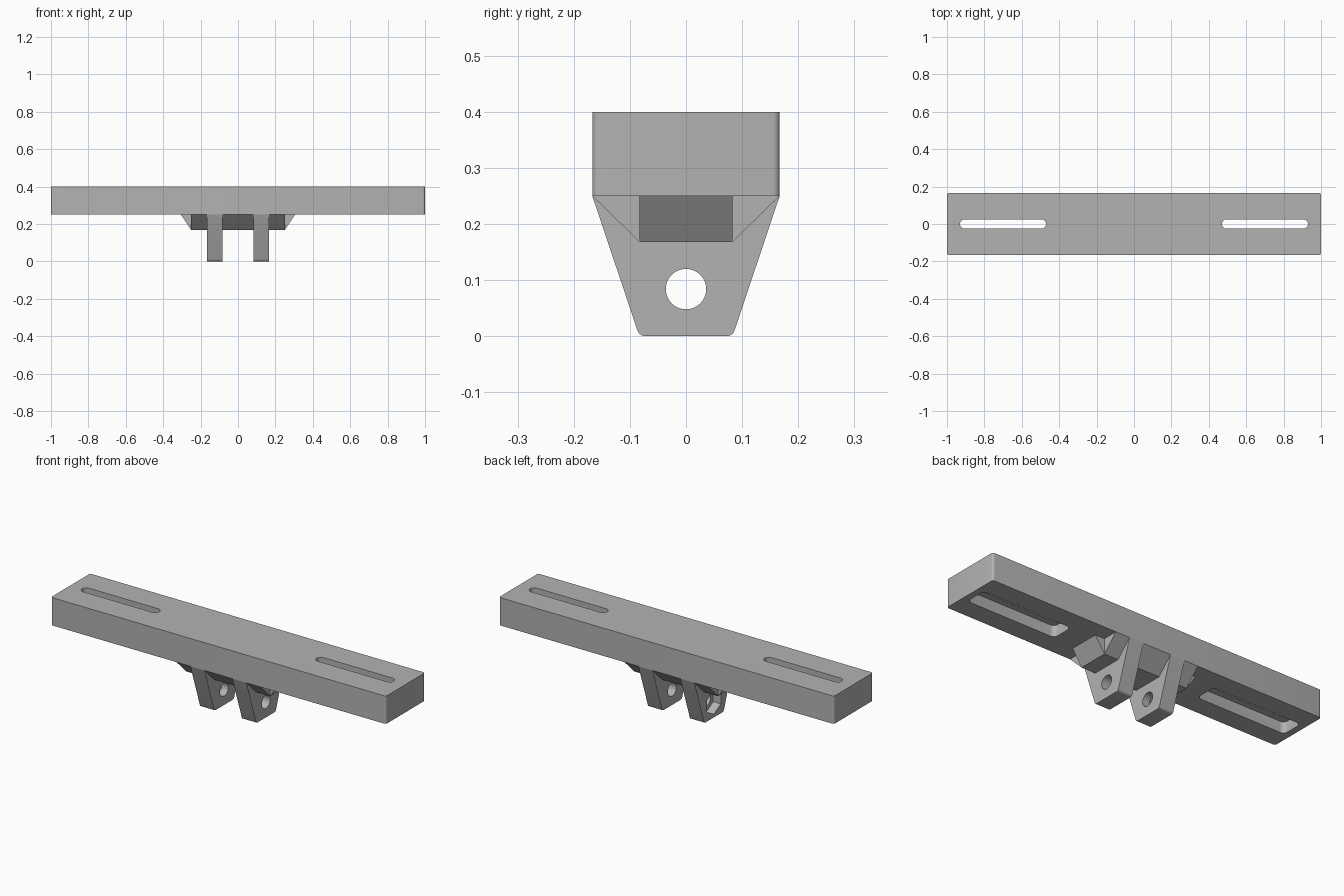
import bpy, bmesh, math
from mathutils import Matrix, Vector

if "Cube" in bpy.data.objects:
    bpy.data.objects.remove(bpy.data.objects["Cube"], do_unlink=True)

grey = bpy.data.materials.new("plain_grey")
grey.use_nodes = True
GREY = (0.45, 0.45, 0.45, 1)
grey.diffuse_color = GREY
grey.node_tree.nodes["Principled BSDF"].inputs["Base Color"].default_value = GREY


def prism(name, outline, axis, start, end):
    """Extrude a 2D outline along x (outline in y, z), y (x, z) or z (x, y)."""
    place = {"x": lambda u, v, w: (w, u, v),
             "y": lambda u, v, w: (u, w, v),
             "z": lambda u, v, w: (u, v, w)}[axis]
    bm = bmesh.new()
    face = bm.faces.new([bm.verts.new(place(u, v, start)) for u, v in outline])
    grown = bmesh.ops.extrude_face_region(bm, geom=[face])["geom"]
    bmesh.ops.translate(bm, vec=Vector(place(0, 0, end - start)),
                        verts=[g for g in grown if isinstance(g, bmesh.types.BMVert)])
    bmesh.ops.recalc_face_normals(bm, faces=bm.faces)
    mesh = bpy.data.meshes.new(name)
    bm.to_mesh(mesh)
    bm.free()
    mesh.materials.append(grey)
    obj = bpy.data.objects.new(name, mesh)
    bpy.context.collection.objects.link(obj)
    return obj


def rounded(corners, radius, steps=6):
    """Replace each corner of a convex outline with an arc; radius may be per corner."""
    points = []
    for i, corner in enumerate(corners):
        r = radius[i] if isinstance(radius, list) else radius
        p = Vector(corner)
        if r == 0:
            points.append(p)
            continue
        a = (Vector(corners[i - 1]) - p).normalized()
        b = (Vector(corners[(i + 1) % len(corners)]) - p).normalized()
        half = a.angle(b) / 2
        centre = p + (a + b).normalized() * r / math.sin(half)
        first = p + a * r / math.tan(half) - centre
        sweep = first.angle_signed(p + b * r / math.tan(half) - centre)
        for k in range(steps + 1):
            points.append(centre + Matrix.Rotation(-sweep * k / steps, 2) @ first)
    return points


def box(cx, hx, hy):
    return [(cx - hx, -hy), (cx + hx, -hy), (cx + hx, hy), (cx - hx, hy)]


def polygon(radius, sides, cz):
    return [(radius * math.sin(math.tau * i / sides),
             cz + radius * math.cos(math.tau * i / sides)) for i in range(sides)]


def select(obj):
    bpy.ops.object.select_all(action="DESELECT")
    obj.select_set(True)
    bpy.context.view_layer.objects.active = obj


def cut(obj, cutters):
    for cutter in cutters:
        mod = obj.modifiers.new("cut", "BOOLEAN")
        mod.operation = "DIFFERENCE"
        mod.solver = "EXACT"
        mod.object = cutter
        select(obj)
        bpy.ops.object.modifier_apply(modifier=mod.name)
        bpy.data.objects.remove(cutter, do_unlink=True)


def finish(obj):
    select(obj)
    bpy.ops.object.shade_smooth_by_angle(angle=math.radians(30))


BAR_BOTTOM, BAR_TOP, DEPTH = 0.25, 0.4, 0.167

# Bar with two through slots, each widened underneath for bolt heads
bar = prism("bar", rounded(box(0, 1, DEPTH), 0.012), "z", BAR_BOTTOM, BAR_TOP)
for side in (-1, 1):
    slot = rounded(box(side * 0.7, 0.23, 0.025), 0.0245)
    recess = rounded(box(side * 0.7, 0.265, 0.06), 0.025)
    cut(bar, [prism("slot_cutter", slot, "z", 0.2, 0.5),
              prism("recess_cutter", recess, "z", 0.2, BAR_BOTTOM + 0.06)])
finish(bar)

# Two tapered lugs with a pivot hole; the right one has a nut pocket outside
lug_outline = rounded([(-0.083, 0), (0.083, 0), (DEPTH, BAR_BOTTOM), (-DEPTH, BAR_BOTTOM)],
                      [0.015, 0.015, 0, 0])
for name, side in (("left_lug", 1), ("right_lug", -1)):
    lug = prism(name, lug_outline, "x", side * 0.083, side * 0.167)
    cutters = [prism("pivot_cutter", polygon(0.036, 40, 0.084), "x", -0.4, 0.4)]
    if side < 0:
        cutters.append(prism("nut_cutter", polygon(0.067, 6, 0.084), "x", -0.3, -0.122))
    cut(lug, cutters)
    finish(lug)

# Cross-shaped reinforcing block made of two sloped wedges
BLOCK_BOTTOM = 0.168


def wedge(low, high):
    return [(-low, BLOCK_BOTTOM), (low, BLOCK_BOTTOM), (high, BAR_BOTTOM), (-high, BAR_BOTTOM)]


block = prism("reinforcing_block", wedge(0.25, 0.305), "y", -0.083, 0.083)
cross = prism("cross_block", wedge(0.083, DEPTH), "x", -0.25, 0.25)
join = block.modifiers.new("join", "BOOLEAN")
join.operation = "UNION"
join.solver = "EXACT"
join.object = cross
select(block)
bpy.ops.object.modifier_apply(modifier=join.name)
bpy.data.objects.remove(cross, do_unlink=True)
finish(block)
